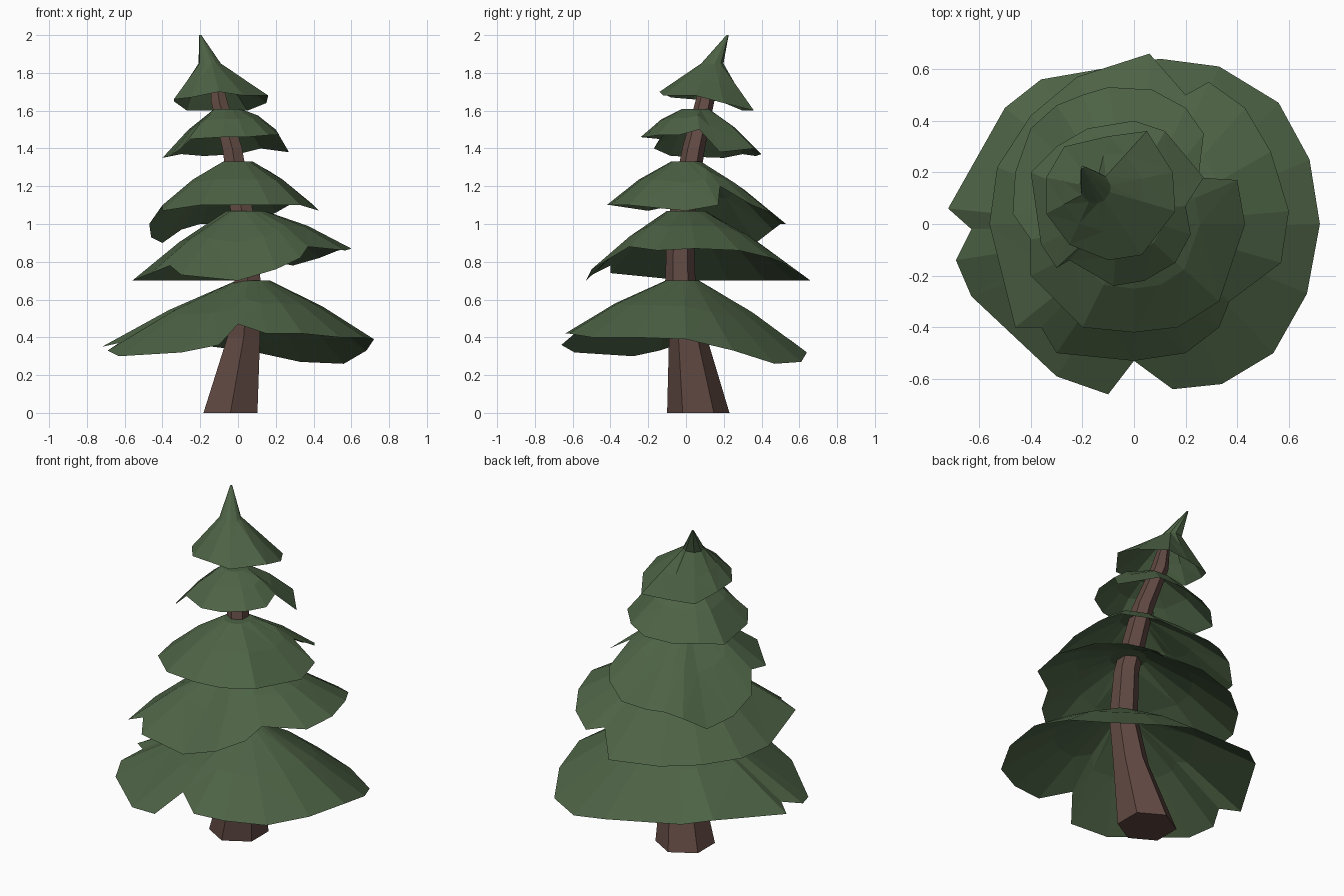
import bpy, bmesh, math
from mathutils import Vector

cube = bpy.data.objects.get("Cube")
if cube:
    bpy.data.objects.remove(cube, do_unlink=True)


def make_material(name, colour):
    mat = bpy.data.materials.new(name)
    mat.use_nodes = True
    mat.diffuse_color = (*colour, 1)
    shader = mat.node_tree.nodes["Principled BSDF"]
    shader.inputs["Base Color"].default_value = (*colour, 1)
    return mat


needle_green = make_material("needle green", (.075, .125, .06))
bark_brown = make_material("bark brown", (.12, .067, .056))


def circle(x, y, z, radius, angles):
    return [Vector((x + radius * math.cos(a), y + radius * math.sin(a), z)) for a in angles]


def loft(name, rings, material, cap_bottom=False):
    """Skin a stack of equal rings, bottom to top, and close the top."""
    bm = bmesh.new()
    loops = [[bm.verts.new(point) for point in ring] for ring in rings]
    for low, high in zip(loops, loops[1:]):
        for i in range(len(low)):
            bm.faces.new((low[i - 1], low[i], high[i], high[i - 1]))
    bm.faces.new(loops[-1])
    if cap_bottom:
        bm.faces.new(reversed(loops[0]))
    quads = [face for face in bm.faces if len(face.verts) == 4]
    bmesh.ops.triangulate(bm, faces=quads)
    mesh = bpy.data.meshes.new(name)
    bm.to_mesh(mesh)
    bm.free()
    mesh.materials.append(material)
    obj = bpy.data.objects.new(name, mesh)
    bpy.context.collection.objects.link(obj)


def bough_tier(name, top, radius, rim, bulge=.02, tip=None):
    """Drooping skirt of boughs from a ragged rim up to a small collar."""
    x, y, z = top
    rim = [Vector(point) for point in rim]
    angles = [math.atan2(point.y - y, point.x - x) for point in rim]
    collar = circle(x, y, z, radius, angles)
    lift = Vector((0, 0, bulge))
    middle = [outer.lerp(inner, .5) + lift for outer, inner in zip(rim, collar)]
    rings = [rim, middle, collar]
    if tip:
        rings.append(circle(*tip, .006, angles))
    loft(name, rings, needle_green)


# Crooked six-sided trunk: centre and radius at each bend
bends = [(-.04, .065, 0, .165), (.03, .01, .4, .1), (.05, -.03, .7, .08),
         (.03, -.03, 1, .07), (-.03, .04, 1.4, .06), (-.1, .1, 1.65, .05),
         (-.12, .12, 1.8, .03)]
SIDES = 6
corner_angles = [math.tau * (i + .5) / SIDES for i in range(SIDES)]
trunk_rings = [circle(*bend, corner_angles) for bend in bends]
loft("trunk", trunk_rings, bark_brown, cap_bottom=True)

# Bough tiers, each rim running anticlockwise from the left side
bough_tier("bottom_boughs", (.08, -.02, .7), .09, [
    (.72, 0, .39), (.68, .25, .33), (.56, .47, .26), (.33, .61, .27), (.1, .64, .32),
    (-.36, .56, .38), (-.5, .45, .4), (-.72, .06, .35), (-.63, -.02, .37),
    (-.69, -.14, .33), (-.63, -.28, .3), (-.3, -.59, .32), (-.1, -.66, .36),
    (0, -.53, .47), (.15, -.64, .42), (.34, -.62, .42), (.54, -.5, .4), (.67, -.27, .4)])

bough_tier("lower_boughs", (.04, 0, 1.07), .1, [
    (.6, .05, .87), (.53, .28, .86), (.43, .45, .82), (.29, .55, .78), (.2, .5, .8),
    (.06, .66, .7), (-.22, .57, .7), (-.4, .42, .7), (-.53, .22, .7), (-.56, 0, .7),
    (-.46, -.4, .74), (-.36, -.4, .78), (-.3, -.5, .73), (0, -.53, .7), (.2, -.5, .76),
    (.33, -.4, .82), (.37, -.3, .88), (.57, -.15, .86)])

bough_tier("middle_boughs", (0, 0, 1.33), .08, [
    (.43, 0, 1.07), (.4, .17, 1.1), (.25, .18, 1.2), (.27, .35, 1.1), (.2, .45, 1.06),
    (.07, .52, 1), (-.1, .53, 1), (-.2, .5, 1), (-.3, .46, .97), (-.4, .37, .9),
    (-.46, .2, .93), (-.47, .04, 1), (-.4, -.06, 1.1), (-.4, -.2, 1.07),
    (-.2, -.4, 1.1), (0, -.42, 1.1), (.17, -.4, 1.1), (.33, -.3, 1.1)])

bough_tier("upper_boughs", (-.06, .05, 1.61), .07, [
    (.27, .18, 1.38), (.2, .07, 1.5), (.22, -.04, 1.47), (.16, -.15, 1.47),
    (.04, -.22, 1.46), (-.08, -.24, 1.46), (-.25, -.14, 1.45), (-.3, -.17, 1.4),
    (-.36, -.08, 1.36), (-.4, .2, 1.35), (-.3, .3, 1.37), (-.18, .37, 1.36),
    (0, .4, 1.37), (.12, .36, 1.4)])

# Crown with its bent tip
bough_tier("crown_boughs", (-.15, .14, 1.85), .06, [
    (.16, .05, 1.68), (.15, .2, 1.64), (.05, .36, 1.6), (-.1, .34, 1.6), (-.27, .3, 1.6),
    (-.34, .18, 1.65), (-.34, .04, 1.66), (-.25, -.08, 1.67), (-.1, -.14, 1.7),
    (.03, -.12, 1.68)], bulge=0, tip=(-.2, .22, 2))
